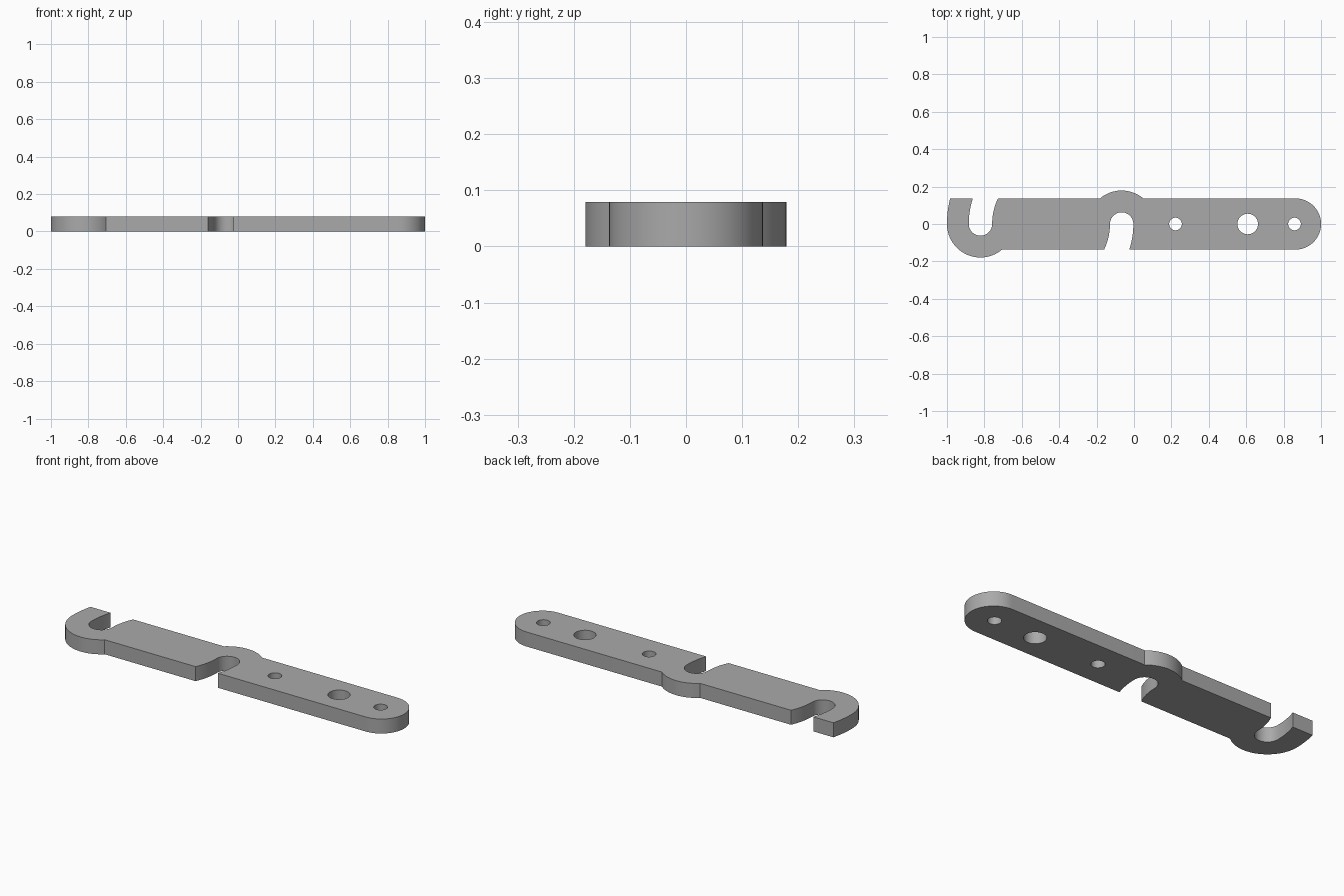
import bpy
import bmesh
from math import sin, cos, asin, acos, pi, radians

cube = bpy.data.objects.get("Cube")
if cube:
    bpy.data.objects.remove(cube)

THICK = 0.079
HALF = 0.137            # half width of the bar
HOOK_R, SLOT_R = 0.179, 0.0625
HOOK_X, NOTCH_X = -0.821, -0.066
SWING_X = (HOOK_X + NOTCH_X) / 2     # the slot walls swing about this point
SWING_R = (NOTCH_X - HOOK_X) / 2
END_X = 1 - HALF


def arc(cx, r, a0, a1, n=24):
    """Points on a circle centred on the bar's axis."""
    return [(cx + r * cos(a0 + (a1 - a0) * i / n), r * sin(a0 + (a1 - a0) * i / n))
            for i in range(n + 1)]


def wall(r, side, inward=False):
    """Curved slot wall from the axis to the bar's edge; side -1 is the hook."""
    pts = [(SWING_X + side * r * cos(asin(HALF / r) * i / 8),
            -side * r * sin(asin(HALF / r) * i / 8)) for i in range(9)]
    return pts[::-1] if inward else pts


near, far = SWING_R - SLOT_R, SWING_R + SLOT_R
rim = asin(HALF / HOOK_R)

# Outline, counter-clockwise from the tip of the hook
outline = wall(SWING_R + HOOK_R, -1, True)
outline += arc(HOOK_X, HOOK_R, pi, 2 * pi - rim, 40)
outline += wall(near, 1, True)
outline += arc(NOTCH_X, SLOT_R, pi, 0)
outline += wall(far, 1)
outline += arc(END_X, HALF, -pi / 2, pi / 2, 40)
outline += arc(NOTCH_X, HOOK_R, rim, pi - rim)
outline += wall(near, -1, True)
outline += arc(HOOK_X, SLOT_R, 0, -pi)
outline += wall(far, -1)

# Drop repeated points where neighbouring pieces meet
clean = []
for p in outline:
    if not clean or abs(p[0] - clean[-1][0]) + abs(p[1] - clean[-1][1]) > 1e-5:
        clean.append(p)

loops = [clean]
for x, r in ((0.222, 0.034), (0.608, 0.055), (0.858, 0.034)):
    loops.append(arc(x, r, 0, 2 * pi, 40)[:-1])

# Flat filled curve with holes, given thickness
curve = bpy.data.curves.new("bar_profile", "CURVE")
curve.dimensions = "2D"
curve.fill_mode = "BOTH"
curve.extrude = THICK / 2
for pts in loops:
    spline = curve.splines.new("POLY")
    spline.points.add(len(pts) - 1)
    for point, (x, y) in zip(spline.points, pts):
        point.co = (x, y, THICK / 2, 1)
    spline.use_cyclic_u = True
profile = bpy.data.objects.new("bar_profile", curve)
bpy.context.collection.objects.link(profile)
bpy.context.view_layer.update()
mesh = bpy.data.meshes.new_from_object(
    profile.evaluated_get(bpy.context.evaluated_depsgraph_get()))
bpy.data.objects.remove(profile)

# Weld caps to walls and rest the bar on the ground
bm = bmesh.new()
bm.from_mesh(mesh)
bmesh.ops.remove_doubles(bm, verts=bm.verts, dist=1e-5)
low = min(v.co.z for v in bm.verts)
for v in bm.verts:
    v.co.z -= low
bmesh.ops.dissolve_limit(bm, angle_limit=radians(0.5), verts=bm.verts, edges=bm.edges)
bmesh.ops.recalc_face_normals(bm, faces=bm.faces)
bm.to_mesh(mesh)
bm.free()

# Plain grey metal
grey = bpy.data.materials.new("grey_metal")
grey.use_nodes = True
colour = (0.4, 0.4, 0.4, 1)
grey.diffuse_color = colour
grey.node_tree.nodes["Principled BSDF"].inputs["Base Color"].default_value = colour
mesh.materials.clear()
mesh.materials.append(grey)

bar = bpy.data.objects.new("slotted_bar", mesh)
bpy.context.collection.objects.link(bar)
bpy.ops.object.select_all(action="DESELECT")
bar.select_set(True)
bpy.context.view_layer.objects.active = bar
bpy.ops.object.shade_smooth_by_angle(angle=radians(30))
